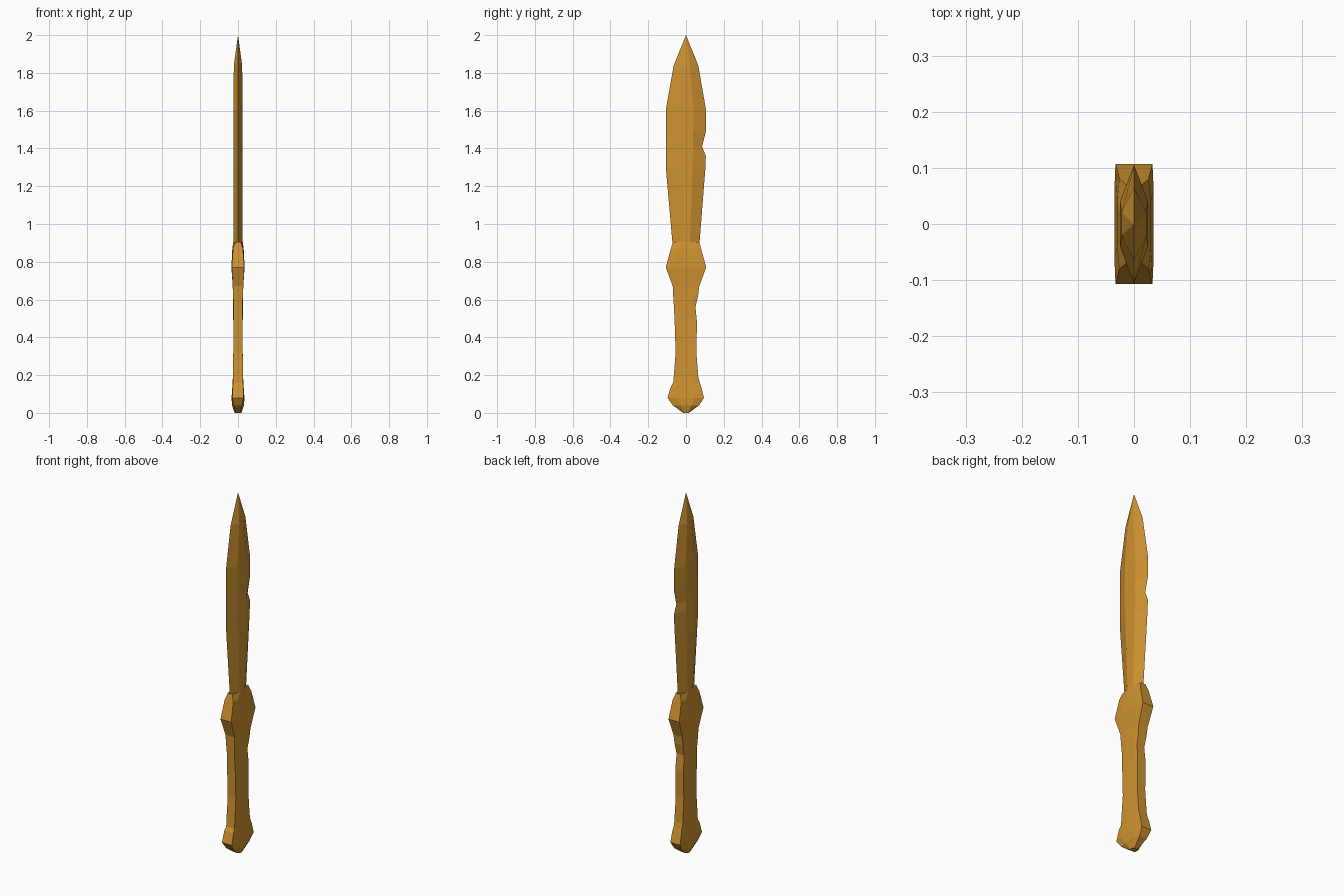
import bpy
import bmesh

cube = bpy.data.objects.get("Cube")
if cube:
    bpy.data.objects.remove(cube, do_unlink=True)

# Single ochre material
ochre = bpy.data.materials.new("ochre")
ochre.use_nodes = True
colour = (0.62, 0.29, 0.03, 1)
ochre.diffuse_color = colour
ochre.node_tree.nodes["Principled BSDF"].inputs["Base Color"].default_value = colour


def section(front, back, half_width, flat, end_width):
    """Eight-sided outline: flat cheeks at +-half_width, edges at front and back."""
    w, e = half_width, end_width
    return [(e, -front), (w, -flat), (w, flat), (e, back),
            (-e, back), (-w, flat), (-w, -flat), (-e, -front)]


def loft(name, rows):
    """Skin a stack of (height, section values) rows into a faceted solid."""
    bm = bmesh.new()
    rings = [[bm.verts.new((x, y, height)) for x, y in section(*values)]
             for height, *values in rows]
    for low, high in zip(rings, rings[1:]):
        for i in range(len(low)):
            j = (i + 1) % len(low)
            bm.faces.new((low[i], low[j], high[j], high[i]))
    bm.faces.new(list(reversed(rings[0])))
    bm.faces.new(rings[-1])
    bmesh.ops.remove_doubles(bm, verts=bm.verts[:], dist=0.0005)
    bmesh.ops.recalc_face_normals(bm, faces=bm.faces[:])
    mesh = bpy.data.meshes.new(name)
    bm.to_mesh(mesh)
    bm.free()
    mesh.materials.append(ochre)
    obj = bpy.data.objects.new(name, mesh)
    bpy.context.collection.objects.link(obj)
    return obj


# Blade: sharp front and back edges, a nick in the back edge, pointed tip
blade_rows = [
    (.88, .07, .07, .025, .02),
    (1.3, .107, .103, .025, .035),
    (1.36, .107, .105, .025, .036),
    (1.41, .107, .085, .025, .037),
    (1.49, .107, .105, .025, .038),
    (1.61, .106, .105, .025, .04),
    (1.84, .065, .065, .022, .02),
    (2, 0, 0, 0, 0),
]
loft("blade", [row + (0,) for row in blade_rows])

# Handle: pommel, grip with a chipped back, and flared guard
loft("handle", [
    (0, .015, .015, .018, .01, .01),
    (.04, .07, .07, .032, .03, .022),
    (.08, .098, .095, .034, .05, .03),
    (.14, .08, .08, .03, .05, .028),
    (.16, .068, .073, .029, .045, .025),
    (.19, .065, .065, .027, .04, .026),
    (.32, .055, .055, .025, .035, .025),
    (.48, .06, .058, .025, .035, .025),
    (.56, .064, .05, .026, .04, .023),
    (.62, .068, .064, .027, .04, .026),
    (.67, .07, .07, .028, .04, .028),
    (.77, .107, .107, .035, .06, .033),
    (.87, .08, .08, .03, .04, .026),
    (.905, .07, .07, .025, .02, .014),
])
